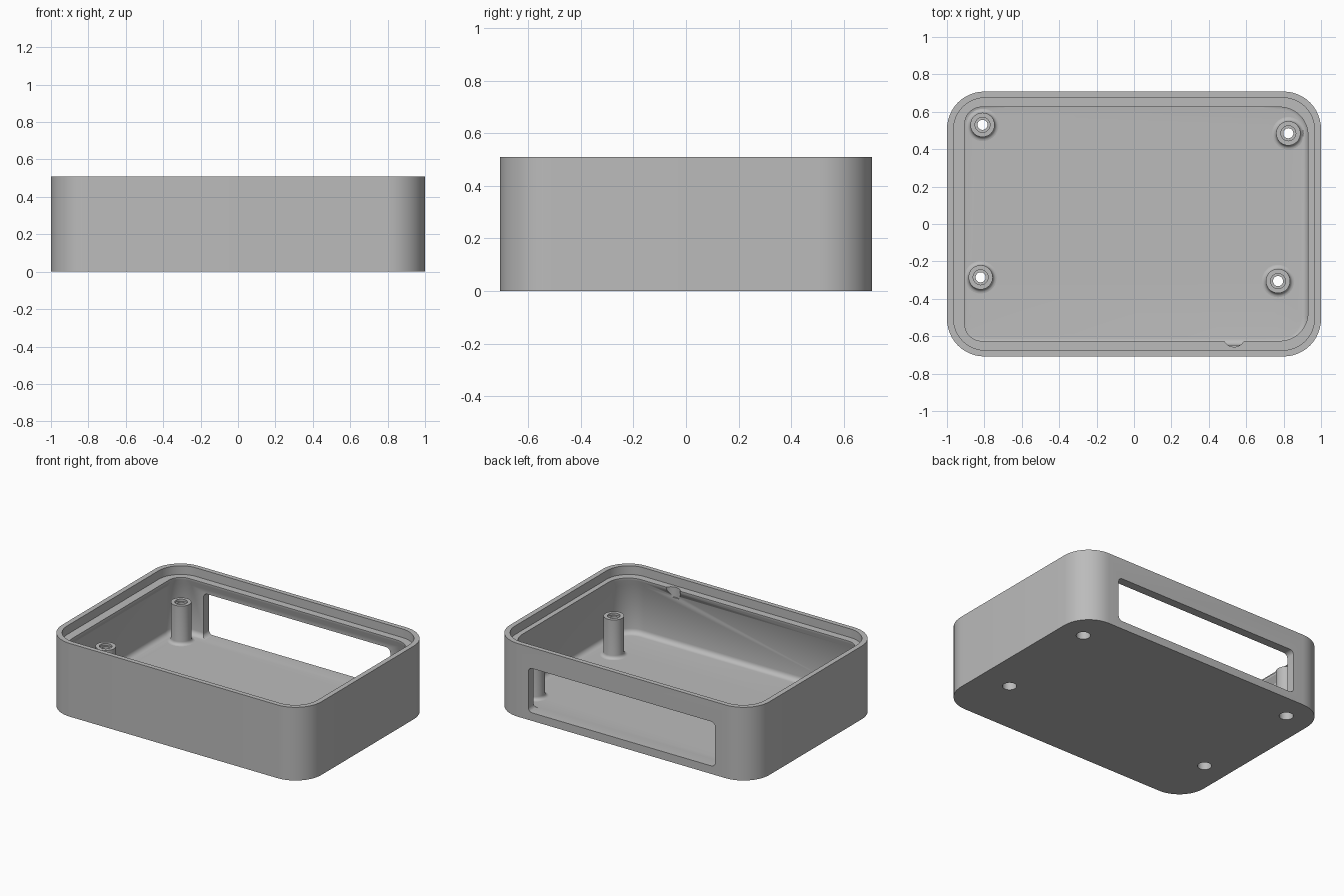
import bpy, bmesh, math
from mathutils import Matrix

if "Cube" in bpy.data.objects:
    bpy.data.objects.remove(bpy.data.objects["Cube"], do_unlink=True)

GREY = (0.5, 0.5, 0.5, 1.0)
grey = bpy.data.materials.new("plain grey")
grey.use_nodes = True
grey.diffuse_color = GREY
grey.node_tree.nodes["Principled BSDF"].inputs["Base Color"].default_value = GREY

FLOOR, TOP, LEDGE = 0.055, 0.51, 0.45
POSTS = [(-0.81, 0.53), (0.825, 0.485), (-0.82, -0.285), (0.77, -0.305)]


def ring(z, left, right, half_y, r_left, r_right, steps=12):
    """Rounded rectangle at height z, with own corner radii at each end."""
    points = []
    for sx, sy, start in ((1, 1, 0), (-1, 1, 90), (-1, -1, 180), (1, -1, 270)):
        r = r_right if sx > 0 else r_left
        cx = right - r if sx > 0 else left + r
        cy = sy * (half_y - r)
        for i in range(steps + 1):
            a = math.radians(start + 90 * i / steps)
            points.append((cx + r * math.cos(a), cy + r * math.sin(a), z))
    return points


def loft(name, rings, closed=False):
    """Skin a run of equal rings, capped at both ends or closed on itself."""
    bm = bmesh.new()
    loops = [[bm.verts.new(p) for p in r] for r in rings]
    pairs = list(zip(loops, loops[1:]))
    if closed:
        pairs.append((loops[-1], loops[0]))
    else:
        bm.faces.new(loops[0])
        bm.faces.new(loops[-1])
    for a, b in pairs:
        n = len(a)
        for i in range(n):
            j = (i + 1) % n
            bm.faces.new((a[i], a[j], b[j], b[i]))
    bmesh.ops.recalc_face_normals(bm, faces=bm.faces)
    mesh = bpy.data.meshes.new(name)
    bm.to_mesh(mesh)
    bm.free()
    mesh.materials.append(grey)
    obj = bpy.data.objects.new(name, mesh)
    bpy.context.collection.objects.link(obj)
    return obj


def circle(z, r, cx=0, cy=0, n=40):
    return [(cx + r * math.cos(math.tau * i / n), cy + r * math.sin(math.tau * i / n), z)
            for i in range(n)]


def activate(obj):
    bpy.ops.object.select_all(action='DESELECT')
    obj.select_set(True)
    bpy.context.view_layer.objects.active = obj


def cut(obj, cutter):
    mod = obj.modifiers.new("cut", 'BOOLEAN')
    mod.operation = 'DIFFERENCE'
    mod.solver = 'EXACT'
    mod.object = cutter
    activate(obj)
    bpy.ops.object.modifier_apply(modifier=mod.name)
    bpy.data.objects.remove(cutter, do_unlink=True)


def smooth(obj):
    activate(obj)
    bpy.ops.object.shade_smooth_by_angle(angle=math.radians(30))


# Shell: outside wall, rim, stepped ledge, sloped lip underside, filleted floor
shell = [
    ring(0, -1, 1, 0.708, 0.2, 0.2),
    ring(TOP, -1, 1, 0.708, 0.2, 0.2),
    ring(TOP, -0.965, 0.965, 0.675, 0.17, 0.17),
    ring(LEDGE, -0.965, 0.965, 0.675, 0.17, 0.17),
    ring(LEDGE, -0.905, 0.93, 0.625, 0.09, 0.15),
    ring(LEDGE - 0.015, -0.905, 0.93, 0.625, 0.09, 0.15),
    ring(LEDGE - 0.055, -0.93, 0.931, 0.648, 0.12, 0.15),
]
FILLET = 0.035
for i in range(7):
    a = math.radians(15 * i)
    d = FILLET * (1 - math.cos(a))
    shell.append(ring(FLOOR + FILLET * (1 - math.sin(a)), -0.93 + d, 0.931 - d,
                      0.648 - d, 0.12 - d, 0.15 - d))
case = loft("case_shell", shell)

# Rounded window through the back wall
W_LOW, W_HIGH = FLOOR + 0.001, 0.365
window = loft("window_cutter", [ring(z, -0.72, 0.72, (W_HIGH - W_LOW) / 2, 0.03, 0.03, 6)
                                for z in (-0.8, -0.6)])
window.data.transform(Matrix.Translation((0, 0, (W_HIGH + W_LOW) / 2))
                      @ Matrix.Rotation(math.pi / 2, 4, 'X'))
cut(case, window)

# Round notch in the front lip
cut(case, loft("notch_cutter", [circle(z, 0.06, 0.535, -0.597) for z in (0.38, 0.47)]))

# Screw holes through the floor
for x, y in POSTS:
    cut(case, loft("hole_cutter", [circle(z, 0.045, x, y) for z in (-0.1, 0.1)]))
smooth(case)

# Hollow screw posts with a flared foot: (radius, height) round the wall section
POST_TOP, POST_R, FLARE = 0.325, 0.065, 0.022
section = [(0.045, FLOOR)]
for i in range(6):
    a = math.radians(18 * i)
    section.append((POST_R + FLARE * (1 - math.sin(a)), FLOOR + FLARE * (1 - math.cos(a))))
section += [(POST_R, POST_TOP), (0.04, POST_TOP), (0.04, POST_TOP - 0.015),
            (0.027, POST_TOP - 0.015), (0.027, 0.16), (0.045, 0.16)]
for number, (x, y) in enumerate(POSTS, 1):
    post = loft(f"screw_post_{number}", [circle(z, r, x, y) for r, z in section], closed=True)
    smooth(post)
